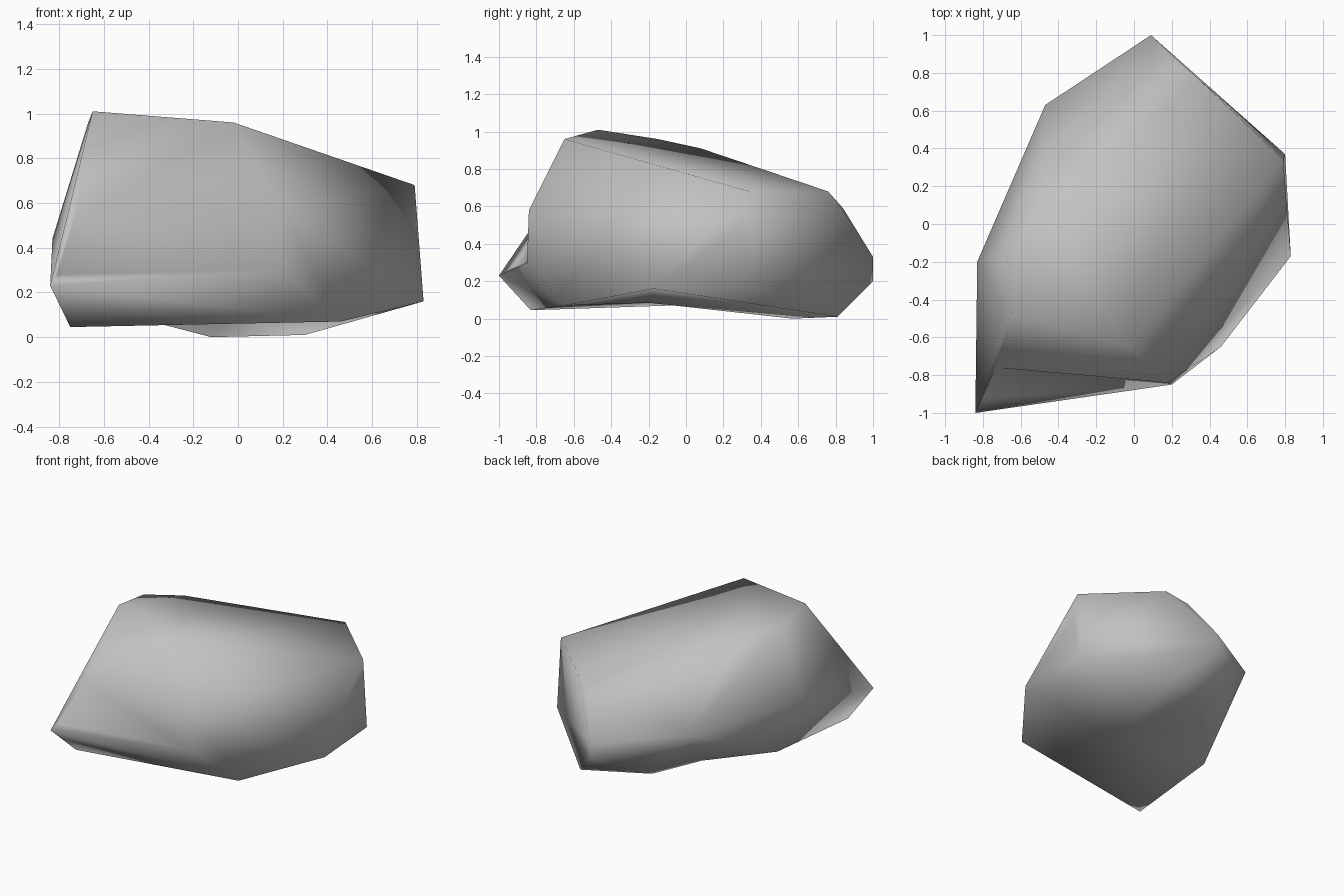
import bpy
import bmesh

cube = bpy.data.objects.get("Cube")
if cube:
    bpy.data.objects.remove(cube, do_unlink=True)

# Plain stone colour
stone = bpy.data.materials.new("stone grey")
stone.use_nodes = True
grey = (0.54, 0.54, 0.54, 1)
stone.diffuse_color = grey
stone.node_tree.nodes["Principled BSDF"].inputs["Base Color"].default_value = grey

# Outer corners of the boulder
corners = {
    "peak": (-.65, -.47, 1.01), "brow": (-.02, -.65, .96),
    "shoulder": (.79, .34, .68), "rear_shoulder": (.35, .76, .68),
    "ridge_back": (-.5, .08, .91), "ridge_mid": (-.67, -.15, .96),
    "tip": (-.84, -1, .23), "chin": (.2, -.85, .3), "cheek": (.18, -.84, .58),
    "hip": (.83, -.17, .16), "rear_hip": (.8, .37, .17),
    "flank": (-.83, -.2, .44), "rear_flank": (-.47, .63, .4),
    "tail": (.09, 1, .33), "tail_low": (.09, 1, .2), "rump": (.22, .84, .59),
    "foot_tip": (-.75, -.83, .045), "foot_front": (.1, -.66, .03),
    "foot_side": (.46, -.65, .07), "foot_flank": (-.695, -.08, .07),
    "foot_mid": (-.12, .57, 0), "foot_rear": (.3, .81, .01),
}


def dent(name, centre, rim):
    """Replace the faces inside a rim of corners with a fan around centre."""
    rim = {verts[corner] for corner in rim.split()}
    patch = {f for f in bm.faces if set(f.verts) <= rim}
    border = [e for f in patch for e in f.edges
              if len(patch.intersection(e.link_faces)) == 1]
    bmesh.ops.delete(bm, geom=list(patch), context='FACES')
    verts[name] = bm.verts.new(centre)
    for edge in border:
        bm.faces.new((*edge.verts, verts[name]))


# Faceted shell stretched around the corners
bm = bmesh.new()
verts = {name: bm.verts.new(co) for name, co in corners.items()}
hull = bmesh.ops.convex_hull(bm, input=bm.verts)
loose = {g for g in hull["geom_interior"] + hull["geom_unused"]
         if isinstance(g, bmesh.types.BMVert)}
bmesh.ops.delete(bm, geom=list(loose), context='VERTS')

# Hollows: above the front tip, under the base, on the right flank
dent("front_hollow", (-.73, -.76, .535), "tip peak brow cheek chin")
dent("nook", (-.81, -.92, .28), "tip chin front_hollow")
dent("base_hollow", (-.05, -.2, .085),
     "foot_tip foot_front foot_side hip foot_rear foot_mid foot_flank")
dent("under_flank", (-.35, .31, .06),
     "foot_flank foot_mid rear_flank base_hollow")
dent("hip_hollow", (.785, .3, .5), "shoulder hip rear_hip tail")
bmesh.ops.recalc_face_normals(bm, faces=bm.faces)

# Soft shading over the low-poly form
for face in bm.faces:
    face.smooth = True
mesh = bpy.data.meshes.new("boulder")
bm.to_mesh(mesh)
bm.free()
mesh.materials.append(stone)
boulder = bpy.data.objects.new("boulder", mesh)
bpy.context.collection.objects.link(boulder)
